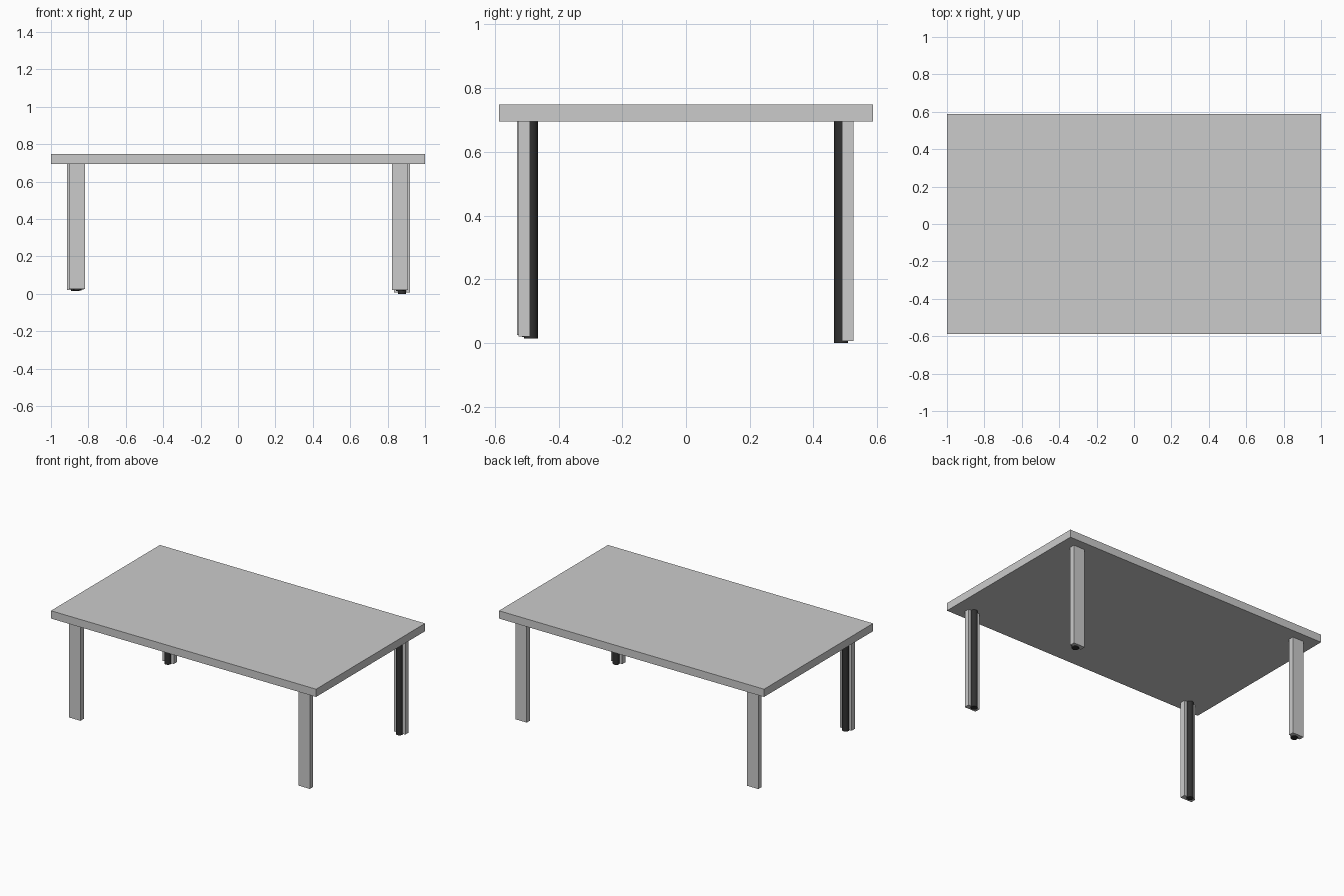
import bpy

if "Cube" in bpy.data.objects:
    bpy.data.objects.remove(bpy.data.objects["Cube"])

dark = bpy.data.materials.new("dark_metal")
dark.diffuse_color = (0.03, 0.03, 0.03, 1)
dark.use_nodes = True
dark.node_tree.nodes["Principled BSDF"].inputs["Base Color"].default_value = dark.diffuse_color


def box(name, lo, hi):
    bpy.ops.mesh.primitive_cube_add(size=1, location=[(a + b) / 2 for a, b in zip(lo, hi)])
    o = bpy.context.object
    o.name = name
    o.scale = [b - a for a, b in zip(lo, hi)]
    bpy.ops.object.transform_apply(location=False, rotation=False, scale=True)
    return o


def post(name, x, y, z0, z1, r=0.022):
    bpy.ops.mesh.primitive_cylinder_add(vertices=24, radius=r, depth=z1 - z0,
                                        location=(x, y, (z0 + z1) / 2))
    o = bpy.context.object
    o.name = name
    o.data.materials.append(dark)
    bpy.ops.object.shade_smooth_by_angle()


UNDERSIDE = 0.695

# Table top
box("table_top", (-1, -0.587, UNDERSIDE), (1, 0.587, 0.748))

# Legs: flat outer board with a dark round post half sunk into its inner face
# (name, centre x, outer face y, bottom z); the legs are slightly uneven
legs = [
    ("front_left", -0.860, -0.531, 0.025),
    ("front_right", 0.867, -0.525, 0.020),
    ("back_left", -0.870, 0.525, 0.020),
    ("back_right", 0.877, 0.525, 0.006),
]
for name, x, y, z in legs:
    s = 1 if y > 0 else -1
    inner = y - s * 0.036
    box(name + "_leg_board", (x - 0.043, min(y, inner), z),
        (x + 0.043, max(y, inner), UNDERSIDE))
    post(name + "_leg_post", x, inner - s * 0.002, z - 0.006, UNDERSIDE)
